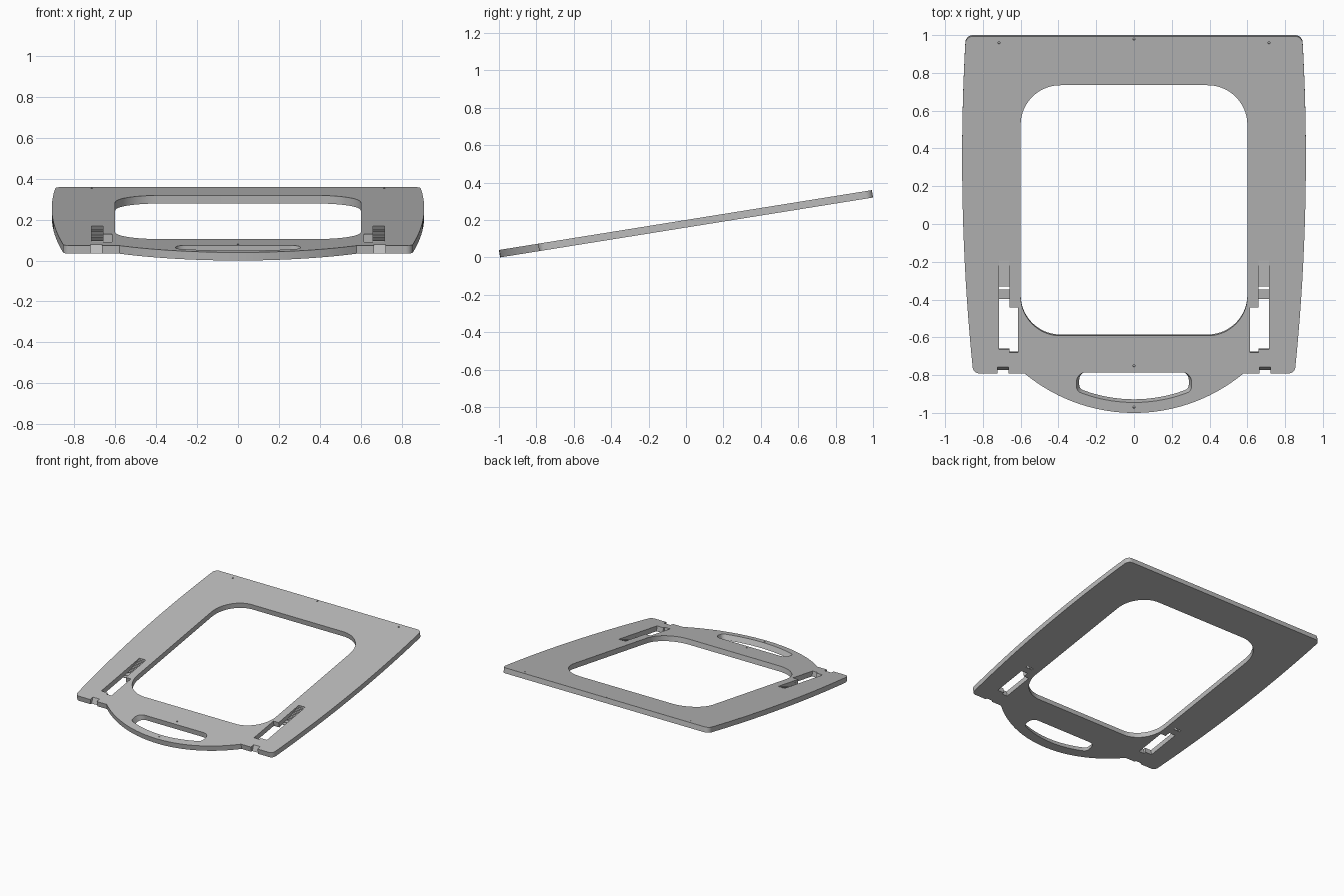
import bpy, bmesh, math
from mathutils import Vector, Matrix

cube = bpy.data.objects.get("Cube")
if cube:
    bpy.data.objects.remove(cube, do_unlink=True)

TILT = math.asin(0.1585)
HALF = 0.02           # half the plate thickness
STRETCH = 1.0097      # plan length to length along the tilted plate

grey = bpy.data.materials.new("plain grey")
grey.use_nodes = True
color = (0.5, 0.5, 0.5, 1)
grey.diffuse_color = color
grey.node_tree.nodes["Principled BSDF"].inputs["Base Color"].default_value = color


def rounded(corners, steps=12):
    """Fillet every (x, y, radius) corner that has a radius."""
    out = []
    for i, (x, y, r) in enumerate(corners):
        p = Vector((x, y))
        if r == 0:
            out.append(p)
            continue
        a, b = corners[i - 1], corners[(i + 1) % len(corners)]
        u = (Vector(a[:2]) - p).normalized()
        v = (Vector(b[:2]) - p).normalized()
        half = u.angle(v) / 2
        centre = p + (u + v).normalized() * r / math.sin(half)
        start = p + u * r / math.tan(half) - centre
        end = p + v * r / math.tan(half) - centre
        for k in range(steps + 1):
            out.append(centre + start.lerp(end, k / steps).normalized() * r)
    return out


def loft(name, ring_a, ring_b):
    """Closed solid between two matching rings of 3D points."""
    bm = bmesh.new()
    a = [bm.verts.new((x, y * STRETCH, z)) for x, y, z in ring_a]
    b = [bm.verts.new((x, y * STRETCH, z)) for x, y, z in ring_b]
    bm.faces.new(a)
    bm.faces.new(b)
    for i in range(len(a)):
        j = (i + 1) % len(a)
        bm.faces.new((a[i], a[j], b[j], b[i]))
    bmesh.ops.recalc_face_normals(bm, faces=bm.faces)
    mesh = bpy.data.meshes.new(name)
    bm.to_mesh(mesh)
    bm.free()
    mesh.materials.append(grey)
    obj = bpy.data.objects.new(name, mesh)
    bpy.context.collection.objects.link(obj)
    return obj


def plan(name, pts, lo, hi):
    return loft(name, [(x, y, lo) for x, y in pts], [(x, y, hi) for x, y in pts])


def side(name, pts, x0, x1):
    return loft(name, [(x0, y, z) for y, z in pts], [(x1, y, z) for y, z in pts])


def cut(target, cutter):
    mod = target.modifiers.new("cut", 'BOOLEAN')
    mod.operation, mod.solver, mod.object = 'DIFFERENCE', 'EXACT', cutter
    bpy.context.view_layer.objects.active = target
    bpy.ops.object.modifier_apply(modifier=mod.name)
    bpy.data.objects.remove(cutter, do_unlink=True)


# Plate outline: bowed sides, rounded corners, curved front lip
def bow(y):
    return 0.91 - (y - 0.35) ** 2 / 22

side_ys = [-0.7 + 1.6 * i / 16 for i in range(17)]
right = [(bow(-0.79), -0.79, 0.035)] + [(bow(y), y, 0) for y in side_ys] + [(bow(1), 1, 0.04)]
left = [(-x, y, r) for x, y, r in reversed(right)]
lip = []
for i in range(33):
    x = -0.58 + 1.16 * i / 32
    lip.append((x, -0.094 - math.sqrt(0.906 ** 2 - x * x), 0))
plate = plan("tilted_plate", rounded(right + left + lip), -HALF, HALF)

# Large central opening
opening = [(-0.6, -0.59, 0.21), (0.6, -0.59, 0.21), (0.6, 0.74, 0.21), (-0.6, 0.74, 0.21)]
cut(plate, plan("opening_cutter", rounded(opening, 16), -0.1, 0.1))

# Carry handle hole with drafted walls
xs = [-0.24 + 0.48 * i / 16 for i in range(17)]
grip = [(-0.305, -0.885, 0.035)] + [(x, 0.64 * x * x - 0.945, 0) for x in xs]
grip += [(0.305, -0.885, 0.035), (0.305, -0.785, 0.05), (-0.305, -0.785, 0.05)]
grip = rounded(grip, 8)
cut(plate, loft("grip_cutter",
                [(x * 0.95, -0.785 + (y + 0.785) * 0.93, -0.021) for x, y in grip],
                [(x, y, 0.021) for x, y in grip]))

# Stepped ratchet pocket floor, falling toward the front
TEETH = 10
ratchet = [(-0.19, 0.03)]
for i in range(TEETH):
    y = -0.19 - 0.0145 * i
    z = 0.016 - 0.0032 * i
    ratchet += [(y, z), (y - 0.0145, z + 0.001)]
ratchet += [(-0.335, -0.03), (-0.35, -0.03), (-0.35, -0.012),
            (-0.375, -0.012), (-0.375, -0.016), (-0.405, -0.016), (-0.405, 0.03)]
notch = [(-0.75, 0.03), (-0.785, -0.03), (-0.85, -0.03), (-0.85, 0.03)]
slot = [(0.715, -0.4), (0.66, -0.4), (0.66, -0.44), (0.615, -0.44),
        (0.615, -0.68), (0.66, -0.68), (0.66, -0.663), (0.715, -0.663)]
for s in (-1, 1):
    cut(plate, plan("slot_cutter", [(s * x, y) for x, y in slot], -0.1, 0.1))
    cut(plate, side("ratchet_cutter", ratchet, s * 0.6595, s * 0.7155))
    cut(plate, side("notch_cutter", notch, s * 0.665, s * 0.722))

# Small blind pin holes
for cx, cy in [(-0.715, 0.965), (0.715, 0.965), (0, 0.985), (0, -0.75), (0, -0.97)]:
    ring = [(cx + 0.006 * math.cos(k * math.pi / 6), cy + 0.006 * math.sin(k * math.pi / 6))
            for k in range(12)]
    cut(plate, plan("pin_cutter", ring, 0, 0.1))

# Tilt the plate and rest its front edge on the ground
plate.data.transform(Matrix.Rotation(TILT, 4, 'X'))
low = min(v.co.z for v in plate.data.vertices)
plate.data.transform(Matrix.Translation((0, 0, -low)))
bpy.ops.object.select_all(action='DESELECT')
plate.select_set(True)
bpy.context.view_layer.objects.active = plate
bpy.ops.object.shade_smooth_by_angle(angle=math.radians(30))
